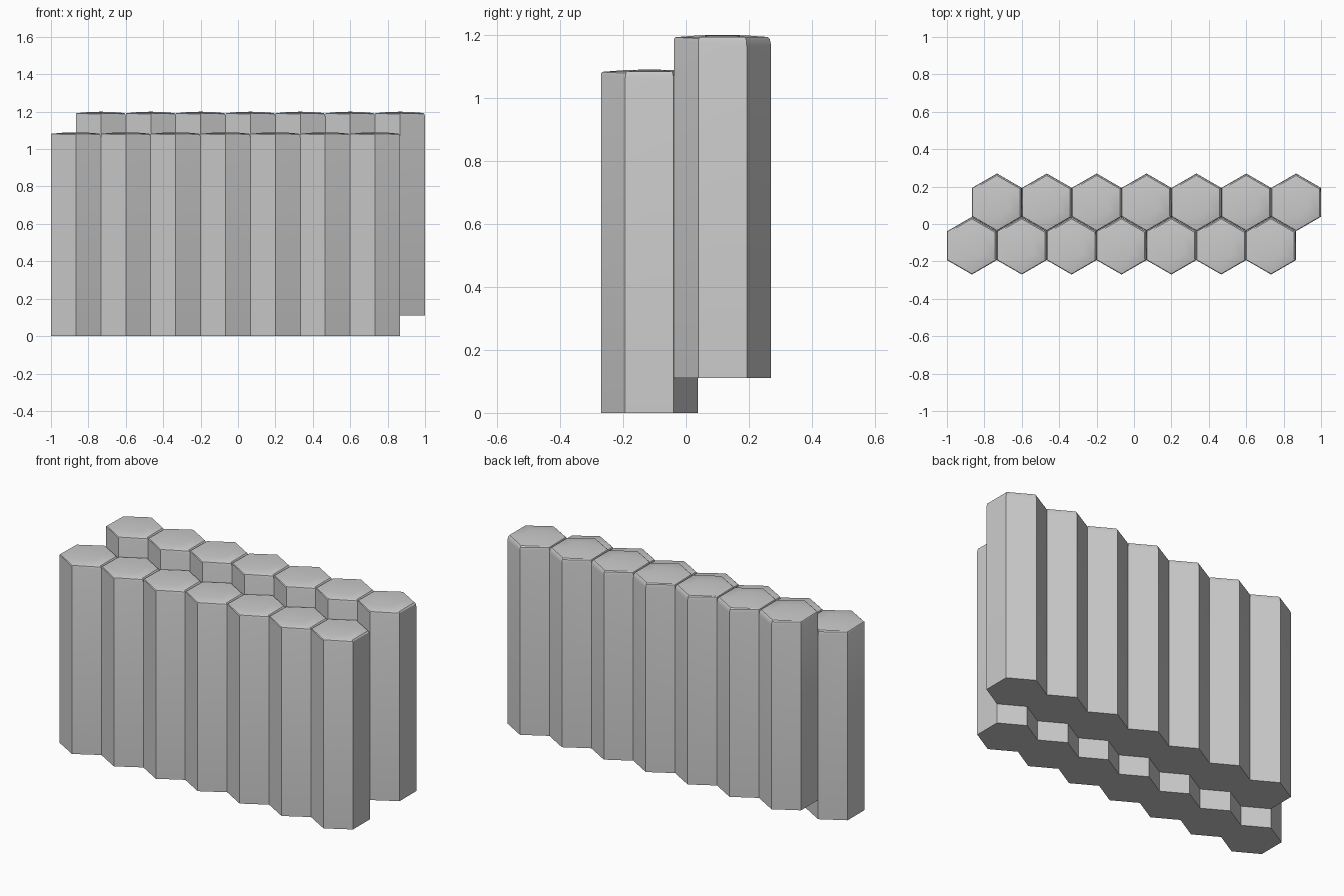
import bpy, bmesh, math

if "Cube" in bpy.data.objects:
    bpy.data.objects.remove(bpy.data.objects["Cube"])

R = 0.154            # hexagon corner radius
STEP = 1.866 / 7     # spacing of columns in a row
H = 1.09             # column height


def hex_column(name, cx, cy, z0):
    """Pointed-side hexagonal column with a worn top edge and a faint dome."""
    bm = bmesh.new()
    # (radius factor, height, extra wear towards the back right)
    profile = [(1.0, 0.0, 0.0), (1.0, 1.067, 0.010), (0.975, 1.079, 0.003),
               (0.93, 1.083, 0.0), (0.5, 1.088, 0.0)]
    rings = []
    for f, z, wear in profile:
        ring = []
        for i in range(6):
            a = math.radians(30 + 60 * i)
            c, s = math.cos(a), math.sin(a)
            drop = wear * (c + s)
            ring.append(bm.verts.new((R * f * c, R * f * s, z - drop)))
        rings.append(ring)
    for lo, hi in zip(rings, rings[1:]):
        for i in range(6):
            j = (i + 1) % 6
            bm.faces.new((lo[i], lo[j], hi[j], hi[i]))
    bm.faces.new(rings[0][::-1])
    tip = bm.verts.new((0, 0, H))
    for i in range(6):
        bm.faces.new((rings[-1][i], rings[-1][(i + 1) % 6], tip))
    me = bpy.data.meshes.new(name)
    bm.to_mesh(me)
    bm.free()
    ob = bpy.data.objects.new(name, me)
    ob.location = (cx, cy, z0)
    bpy.context.collection.objects.link(ob)
    bpy.ops.object.select_all(action='DESELECT')
    ob.select_set(True)
    bpy.context.view_layer.objects.active = ob
    bpy.ops.object.shade_smooth_by_angle(angle=math.radians(30))


# Front row on the ground, back row raised and shifted half a column
for i in range(7):
    hex_column(f"front_column_{i + 1}", -1 + STEP * (i + 0.5), -0.116, 0.0)
    hex_column(f"back_column_{i + 1}", -0.866 + STEP * (i + 0.5), 0.116, 0.11)
